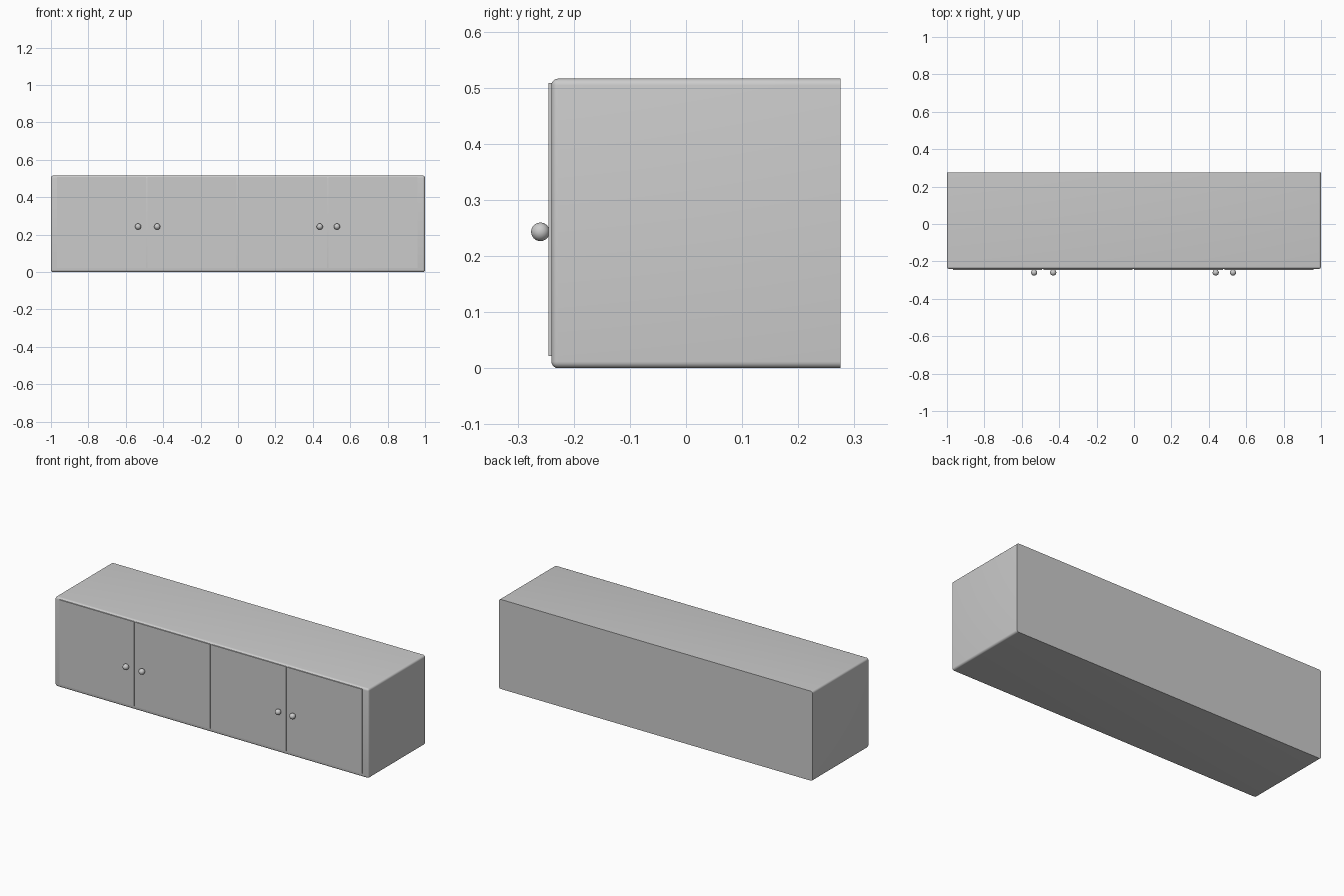
import bpy, bmesh
from mathutils import Vector

if "Cube" in bpy.data.objects:
    bpy.data.objects.remove(bpy.data.objects["Cube"])


def box(name, lo, hi, bevel=0.0, segments=1, keep_back_sharp=False):
    """Box between two corners; optionally leaves the rear edges square."""
    lo, hi = Vector(lo), Vector(hi)
    bm = bmesh.new()
    bmesh.ops.create_cube(bm, size=1)
    for v in bm.verts:
        v.co = (lo + hi) / 2 + v.co * (hi - lo)
    if bevel:
        edges = [e for e in bm.edges if not (
            keep_back_sharp and all(abs(v.co.y - hi.y) < 1e-5 for v in e.verts))]
        bmesh.ops.bevel(bm, geom=edges, offset=bevel, segments=segments,
                        profile=0.5, affect='EDGES', clamp_overlap=True)
    bmesh.ops.recalc_face_normals(bm, faces=bm.faces)
    mesh = bpy.data.meshes.new(name)
    bm.to_mesh(mesh)
    bm.free()
    obj = bpy.data.objects.new(name, mesh)
    bpy.context.collection.objects.link(obj)
    return obj


def smooth(obj):
    bpy.ops.object.select_all(action='DESELECT')
    obj.select_set(True)
    bpy.context.view_layer.objects.active = obj
    bpy.ops.object.shade_smooth_by_angle()


# Cabinet body: rounded front and long edges, square back
body = box("cabinet_body", (-1, -0.24, 0), (1, 0.275, 0.516), 0.012, 5, True)
smooth(body)

# Four thin door panels on the front
door_w, pitch, start = 0.477, 0.484, -0.968
for i in range(4):
    x = start + i * pitch
    box(f"door_{i + 1}", (x, -0.245, 0.022), (x + door_w, -0.235, 0.508))

# Round knobs, in pairs beside the door gaps
for i, x in enumerate((-0.534, -0.432, 0.437, 0.529)):
    bpy.ops.mesh.primitive_uv_sphere_add(segments=32, ring_count=16, radius=0.0165,
                                         location=(x, -0.2595, 0.243))
    knob = bpy.context.object
    knob.name = f"door_knob_{i + 1}"
    smooth(knob)
